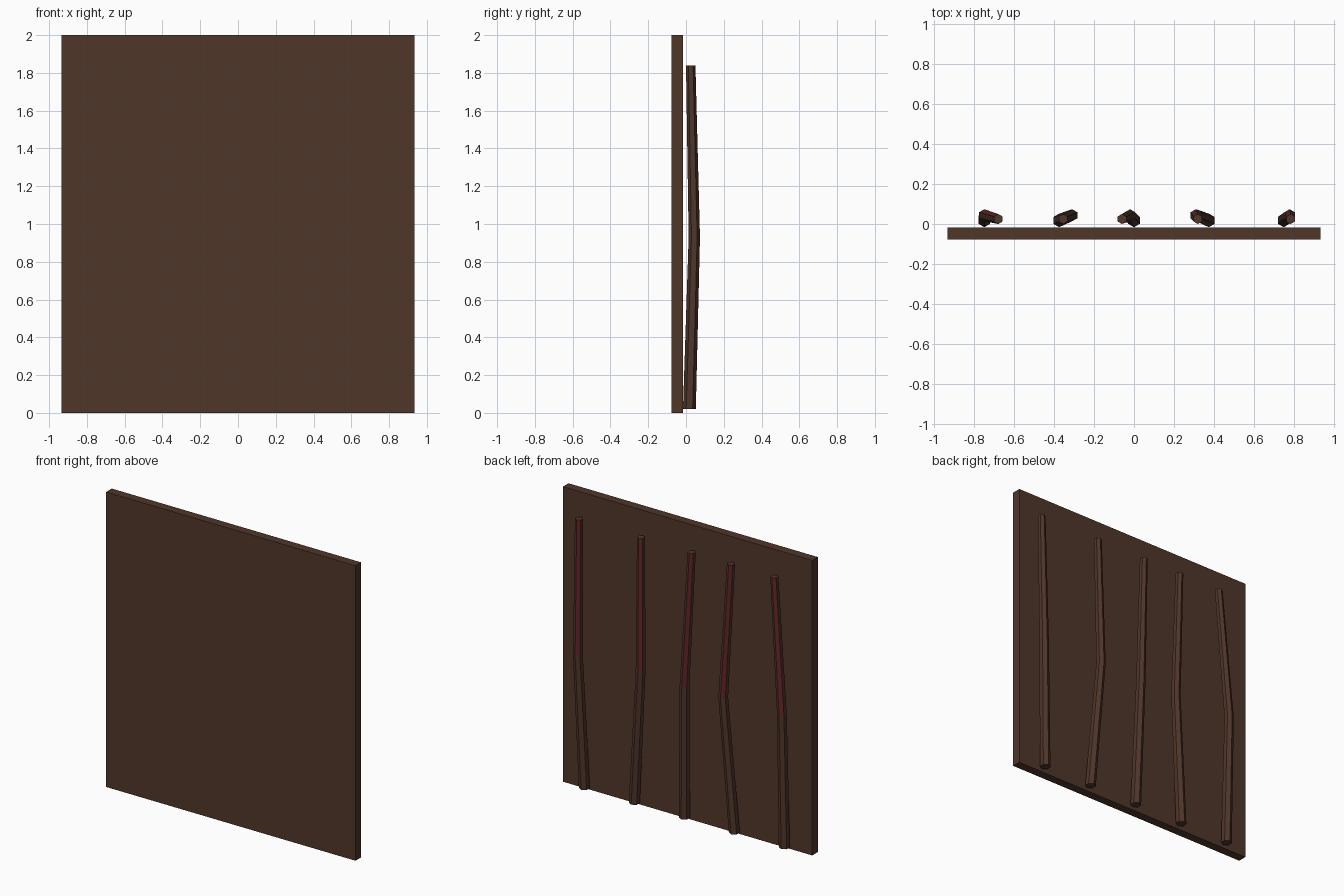
import bpy, bmesh, math

if "Cube" in bpy.data.objects:
    bpy.data.objects.remove(bpy.data.objects["Cube"])


def material(name, color):
    m = bpy.data.materials.new(name)
    m.diffuse_color = (*color, 1)
    m.use_nodes = True
    m.node_tree.nodes["Principled BSDF"].inputs["Base Color"].default_value = m.diffuse_color
    return m


brown = material("dark_wood", (0.08, 0.037, 0.023))
red = material("dark_red", (0.127, 0.018, 0.02))


def finish(name, bm, mats):
    bmesh.ops.recalc_face_normals(bm, faces=bm.faces)
    me = bpy.data.meshes.new(name)
    bm.to_mesh(me)
    bm.free()
    for m in mats:
        me.materials.append(m)
    bpy.context.collection.objects.link(bpy.data.objects.new(name, me))


# Flat front board
bm = bmesh.new()
bmesh.ops.create_cube(bm, size=1)
for v in bm.verts:
    v.co = (v.co.x * 1.87, v.co.y * 0.06 - 0.047, v.co.z * 2 + 1)
finish("board", bm, [brown])


# Bent six-sided stick with one red face on the upper half
def stick(name, xs):
    bm = bmesh.new()
    levels = zip(xs, (0.018, 0.044, 0.025), (0.02, 0.93, 1.84), (0.034, 0.03, 0.025))
    rings = []
    for x, y, z, r in levels:
        angles = [math.radians(30 + 60 * i) for i in range(6)]
        rings.append([bm.verts.new((x + r * math.cos(a), y + r * math.sin(a), z))
                      for a in angles])
    for k in range(2):
        lo, hi = rings[k], rings[k + 1]
        for i in range(6):
            j = (i + 1) % 6
            f = bm.faces.new((lo[i], lo[j], hi[j], hi[i]))
            f.material_index = int(k == 1 and i == 1)
    bm.faces.new(rings[0])
    bm.faces.new(rings[-1])
    finish(name, bm, [brown, red])


# Bottom, elbow and top x of each stick
paths = [(-0.75, -0.75, -0.68), (-0.375, -0.31, -0.355), (0, -0.02, -0.06),
         (0.375, 0.31, 0.32), (0.75, 0.78, 0.785)]
for n, xs in enumerate(paths):
    stick(f"stick_{n + 1}", xs)
